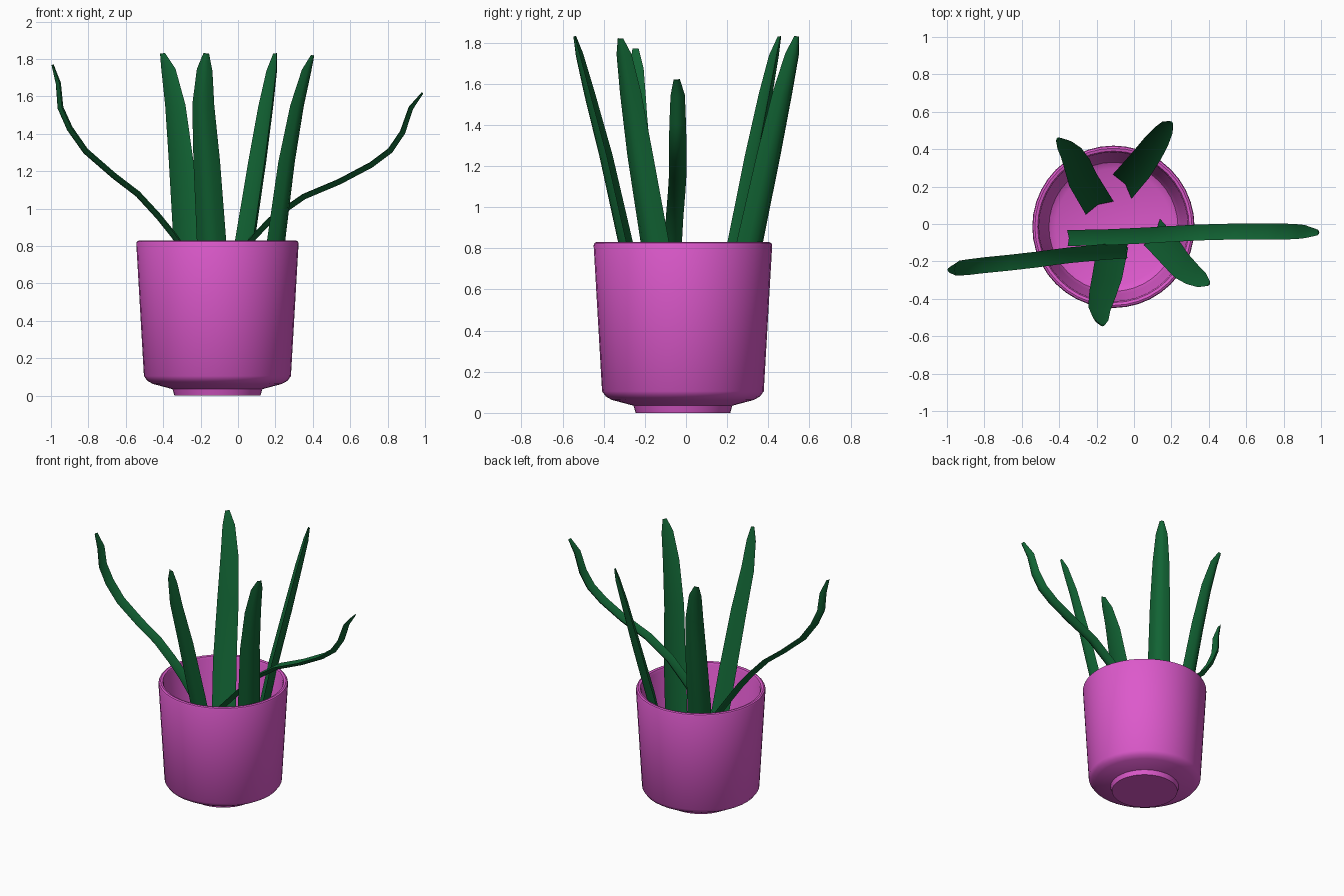
import bpy, bmesh, math
from mathutils import Vector


def material(name, rgb):
    m = bpy.data.materials.new(name)
    m.diffuse_color = (*rgb, 1)
    return m


def add_object(name, rings, mat, angle):
    """Skin a list of closed rings and cap both ends."""
    bm = bmesh.new()
    loops = [[bm.verts.new(p) for p in ring] for ring in rings]
    n = len(loops[0])
    for a, b in zip(loops, loops[1:]):
        for i in range(n):
            j = (i + 1) % n
            bm.faces.new((a[i], a[j], b[j], b[i]))
    bm.faces.new(loops[0])
    bm.faces.new(loops[-1])
    bmesh.ops.recalc_face_normals(bm, faces=bm.faces)
    mesh = bpy.data.meshes.new(name)
    bm.to_mesh(mesh)
    bm.free()
    mesh.materials.append(mat)
    ob = bpy.data.objects.new(name, mesh)
    bpy.context.collection.objects.link(ob)
    bpy.ops.object.select_all(action='DESELECT')
    ob.select_set(True)
    bpy.context.view_layer.objects.active = ob
    bpy.ops.object.shade_smooth_by_angle(angle=math.radians(angle))
    return ob


pink = material("pink_glaze", (0.72, 0.10, 0.60))
green = material("leaf_green", (0.006, 0.13, 0.035))

# Pot: outer wall, rim, inner wall and floor as one lathe profile (radius, z)
profile = [(0.23, 0), (0.24, 0.035), (0.345, 0.063), (0.375, 0.08), (0.393, 0.105),
           (0.434, 0.815), (0.43, 0.825), (0.42, 0.83), (0.405, 0.826), (0.398, 0.81),
           (0.362, 0.18), (0.345, 0.14), (0.31, 0.12)]
SIDES = 40
rings = [[(-0.11 + r * math.cos(math.tau * i / SIDES),
           -0.015 + r * math.sin(math.tau * i / SIDES), z) for i in range(SIDES)]
         for r, z in profile]
add_object("pot", rings, pink, 35)

# Leaf cross-section: shallow channel above, keel below (in leaf widths)
SECTION = [(-0.5, 0.10), (-0.25, -0.16), (0, -0.25), (0.25, -0.16), (0.5, 0.10), (0, -0.03)]


def leaf(name, path, across, widths):
    pts = [Vector(p) for p in path]
    rings = []
    for i, p in enumerate(pts):
        t = (pts[min(i + 1, len(pts) - 1)] - pts[max(i - 1, 0)]).normalized()
        w = Vector(across)
        w = (w - t * w.dot(t)).normalized()
        n = t.cross(w)
        if n.z < 0:
            n = -n
        rings.append([p + (w * u + n * v) * widths[i] for u, v in SECTION])
    add_object(name, rings, green, 40)


# Upright leaves: base, mid and upper points, then the tapered tip
upright = {
    "leaf_back_left": [(0.86, 0.4, 0), (-0.19, 0.10, 0.14), (-0.28, 0.25, 0.83),
                       (-0.31, 0.33, 1.25), (-0.34, 0.39, 1.55), (-0.375, 0.43, 1.74),
                       (-0.405, 0.455, 1.83)],
    "leaf_back_right": [(0.6, -0.8, 0), (-0.05, 0.21, 0.14), (0.045, 0.32, 0.83),
                        (0.11, 0.41, 1.25), (0.155, 0.475, 1.55), (0.185, 0.52, 1.74),
                        (0.20, 0.54, 1.83)],
    "leaf_front_right": [(0.5, 0.85, 0), (0.11, -0.05, 0.14), (0.21, -0.16, 0.83),
                         (0.265, -0.23, 1.25), (0.32, -0.275, 1.55), (0.37, -0.305, 1.74),
                         (0.40, -0.32, 1.82)],
    "leaf_front": [(1, -0.2, 0), (-0.115, -0.125, 0.14), (-0.145, -0.29, 0.83),
                   (-0.17, -0.385, 1.25), (-0.188, -0.465, 1.55), (-0.18, -0.515, 1.74),
                   (-0.17, -0.54, 1.83)],
}
for name, (across, *path) in upright.items():
    leaf(name, path, across, [0.165, 0.16, 0.145, 0.12, 0.085, 0.03])

# Two long arching leaves
bent_widths = [0.085] * 8 + [0.08, 0.07, 0.03]
leaf("arching_leaf_left",
     [(-0.04, -0.14, 0.40), (-0.18, -0.15, 0.63), (-0.34, -0.165, 0.86), (-0.42, -0.175, 0.96),
      (-0.53, -0.19, 1.08), (-0.66, -0.205, 1.18), (-0.81, -0.22, 1.31), (-0.895, -0.23, 1.43),
      (-0.945, -0.235, 1.54), (-0.957, -0.24, 1.67), (-0.99, -0.245, 1.77)],
     (0.1, 1, 0), bent_widths)
leaf("arching_leaf_right",
     [(-0.35, -0.075, 0.40), (-0.12, -0.07, 0.63), (0.09, -0.06, 0.86), (0.17, -0.055, 0.945),
      (0.35, -0.045, 1.07), (0.54, -0.04, 1.15), (0.71, -0.04, 1.24), (0.81, -0.04, 1.315),
      (0.875, -0.04, 1.41), (0.92, -0.04, 1.54), (0.985, -0.045, 1.62)],
     (-0.05, 1, 0), bent_widths)
